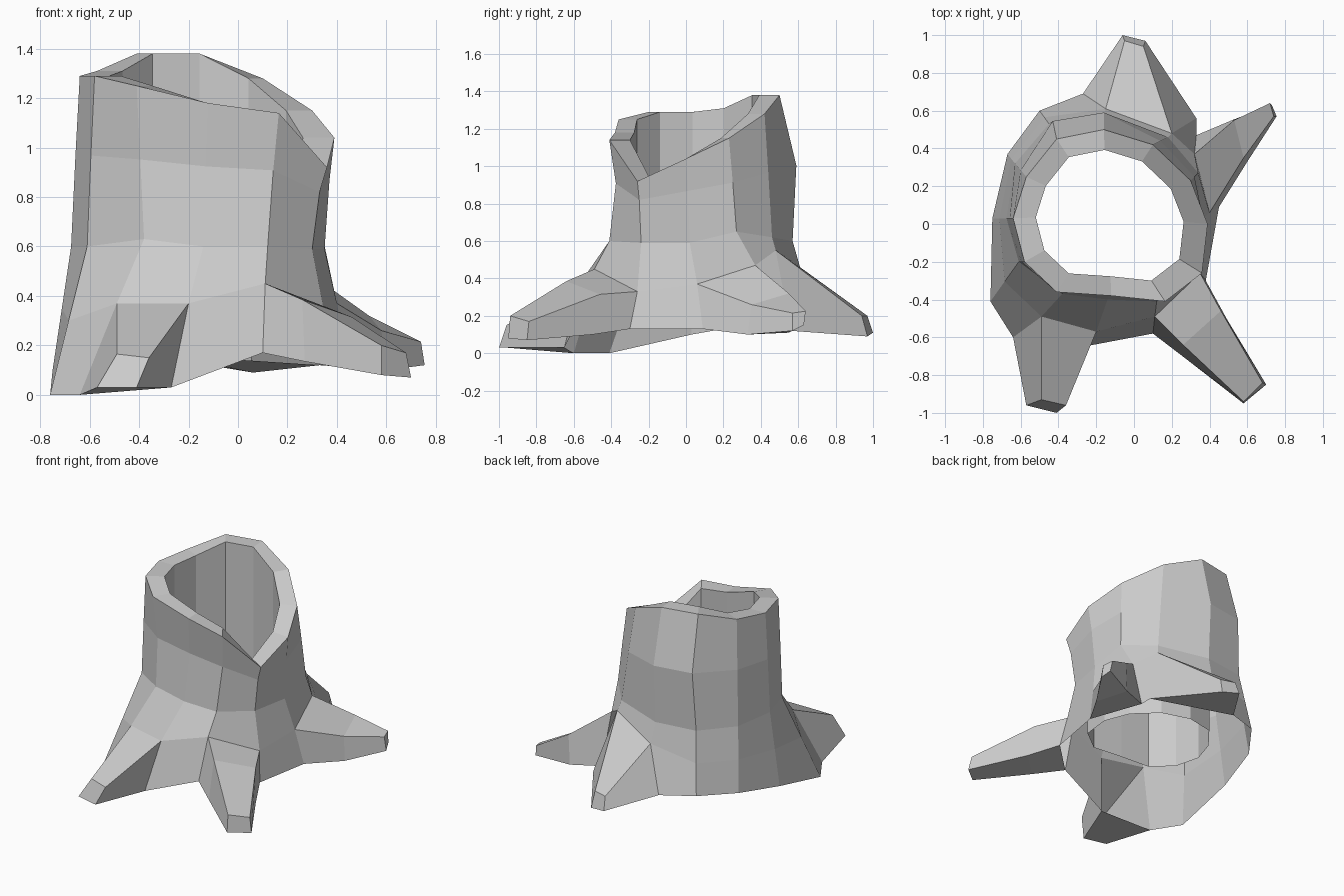
import bpy, bmesh
from mathutils import Vector

if "Cube" in bpy.data.objects:
    bpy.data.objects.remove(bpy.data.objects["Cube"])

AXIS = Vector((-0.14, 0.05, 0))


def toward_axis(p, k):
    """Scale a point horizontally about the trunk axis."""
    return Vector((AXIS.x + (p[0] - AXIS.x) * k, AXIS.y + (p[1] - AXIS.y) * k, p[2]))


def loft(name, rings, cap_end=False, open_segments=()):
    """Bridge rings; open_segments are left out between the first two rings."""
    bm = bmesh.new()
    loops = [[bm.verts.new(p) for p in ring] for ring in rings]
    for level, (a, b) in enumerate(zip(loops, loops[1:])):
        for i in range(len(a)):
            if level == 0 and i in open_segments:
                continue
            j = (i + 1) % len(a)
            bm.faces.new((a[i], a[j], b[j], b[i]))
    if cap_end:
        bm.faces.new(loops[-1])
    bmesh.ops.recalc_face_normals(bm, faces=bm.faces)
    mesh = bpy.data.meshes.new(name)
    bm.to_mesh(mesh)
    bm.free()
    obj = bpy.data.objects.new(name, mesh)
    bpy.context.collection.objects.link(obj)
    return obj


# Trunk cross-sections, counter-clockwise from +x
rim = [(.39, 0, 1.04), (.30, .23, 1.15), (.10, .42, 1.28), (-.16, .50, 1.38),
       (-.41, .45, 1.38), (-.57, .25, 1.31), (-.64, .03, 1.29), (-.58, -.20, 1.29),
       (-.41, -.36, 1.25), (-.12, -.38, 1.18), (.165, -.41, 1.14), (.36, -.26, .92)]
waist = [(.35, .02, .59), (.34, .27, .65), (.18, .46, .62), (-.16, .57, .60),
         (-.45, .53, .60), (-.63, .32, .60), (-.675, .03, .60), (-.61, -.20, .60),
         (-.38, -.37, .63), (-.14, -.40, .60), (.12, -.41, .60), (.30, -.24, .59)]
base = [(.45, .09, .13), (.33, .47, .12), (.33, .56, .12), (-.27, .69, .16),
        (-.50, .60, .18), (-.67, .37, .16), (-.75, .03, .10), (-.76, -.41, 0),
        (-.64, -.60, 0), (-.27, -.65, .03), (.10, -.58, .17), (.38, -.30, .13)]

# Flare ring: root shoulders where roots start, halfway points elsewhere
root_tops = {0: (.40, .06, .37), 1: (.32, .37, .47), 2: (.20, .48, .55), 3: (-.15, .61, .46),
             8: (-.49, -.49, .37), 9: (-.20, -.57, .37), 10: (.11, -.49, .45), 11: (.35, -.26, .33)}
flare = [Vector(root_tops.get(i, Vector(w).lerp(Vector(b), 0.5)))
         for i, (w, b) in enumerate(zip(waist, base))]

# Shoulder ring between rim and waist: fuller at the back, pinched in front
shoulder = []
for r, w in zip(rim, waist):
    p = Vector(r).lerp(Vector(w), 0.5)
    p.z = 0.82 + 0.4 * (r[2] - 0.92)
    p.y += 0.055 if p.y > 0.46 else 0.035 if p.y < -0.3 else 0
    shoulder.append(p)

# Hollow trunk, open underneath: outer wall, rim and bore
bore_top = [toward_axis(p, 0.76) for p in rim]
bore_bottom = [Vector((p.x, p.y, 0.22)) for p in bore_top]
loft("hollow_trunk", [base, flare, waist, shoulder, rim, bore_top, bore_bottom],
     open_segments=(0, 2, 8, 10))


def root(name, i, *sections):
    """Tapering four-sided root growing out of trunk opening i."""
    mouth = [flare[i], flare[i + 1], base[i + 1], base[i]]
    loft(name, [mouth, *sections], cap_end=True)


# Roots, each section: top a, top b, bottom b, bottom a
root("front_left_root", 8,
     [(-.49, -.93, .165), (-.36, -.96, .15), (-.41, -1.0, .03), (-.57, -.96, .03)])
root("front_right_root", 10,
     [(.26, -.64, .385), (.46, -.46, .315), (.49, -.50, .10), (.27, -.71, .135)],
     [(.58, -.94, .20), (.68, -.84, .17), (.70, -.85, .07), (.58, -.95, .08)])
root("back_right_root", 0,
     [(.58, .35, .26), (.53, .55, .32), (.52, .55, .11), (.60, .33, .10)],
     [(.74, .57, .215), (.72, .64, .225), (.73, .63, .15), (.755, .57, .12)])
root("back_root", 2,
     [(.05, .94, .20), (-.05, .97, .20), (-.06, 1.0, .11), (.06, .97, .09)])
